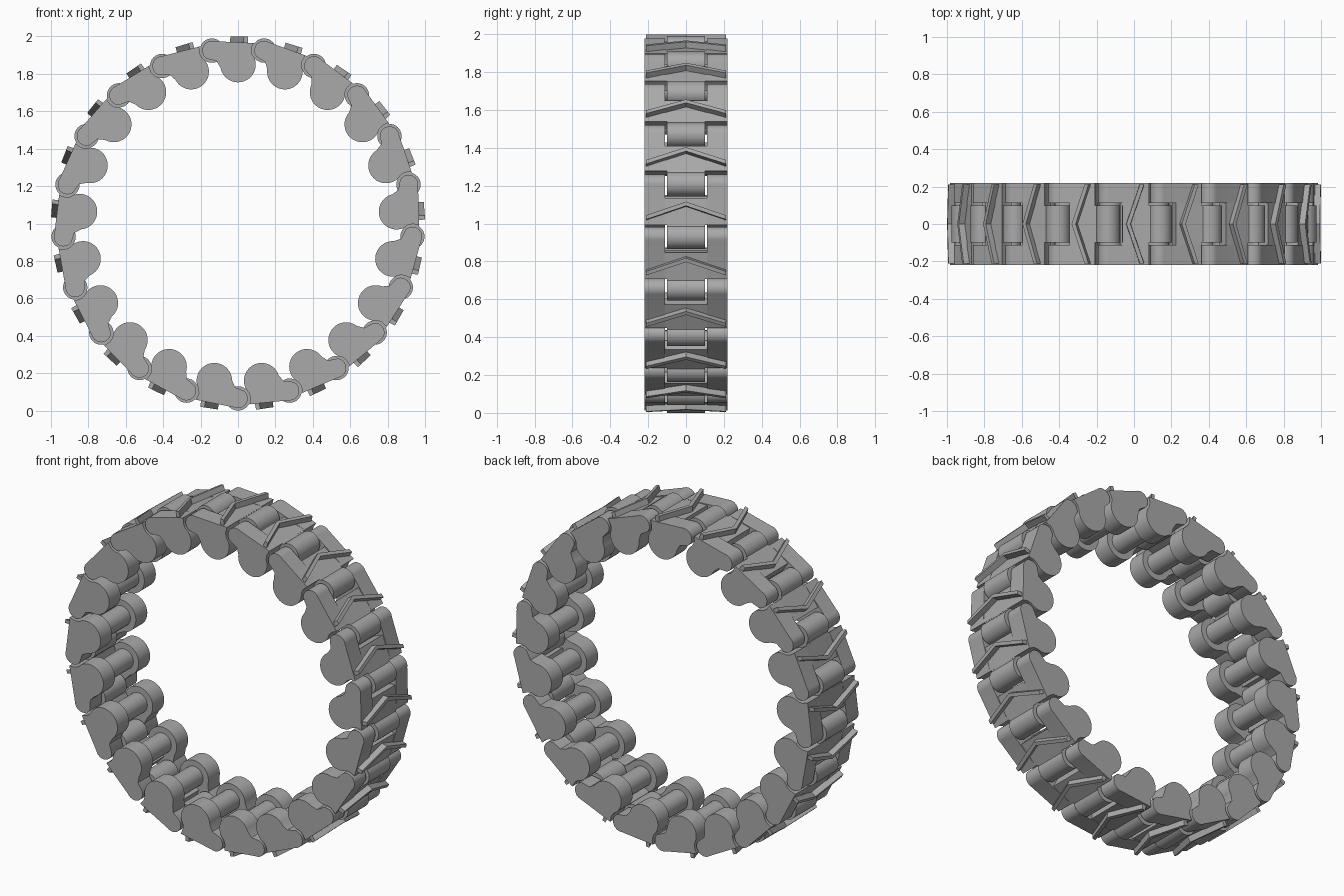
import bpy, bmesh, math
from math import sin, cos, radians, tau

cube = bpy.data.objects.get("Cube")
if cube:
    bpy.data.objects.remove(cube)

LINKS = 21
STEP = tau / LINKS
PIN_R = 0.935                      # radius of the ring of hinge pins
PIN_X = PIN_R * sin(STEP / 2)
PIN_H = PIN_R * cos(STEP / 2)
LOBE_H, LOBE_R = 0.85, 0.095
DECK = 0.965                       # outer face of a link
HALF = 0.22                        # half width of the track
SLOT = 0.112                       # half width of the hinge slot
KNUCKLE = 0.1                      # half width of the centre knuckle

steel = bpy.data.materials.new("grey steel")
steel.use_nodes = True
GREY = (0.4, 0.4, 0.4, 1)
steel.diffuse_color = GREY
steel.node_tree.nodes["Principled BSDF"].inputs["Base Color"].default_value = GREY


def arc(cx, ch, r, a0, a1, n):
    """Points on an arc in the side plane, angles in degrees."""
    angles = [radians(a0 + (a1 - a0) * i / n) for i in range(n + 1)]
    return [(cx + r * cos(a), ch + r * sin(a)) for a in angles]


def extrude(bm, profile, y0, y1):
    """Prism of a side profile between two widths."""
    face = bm.faces.new([bm.verts.new((x, y0, h)) for x, h in profile])
    out = bmesh.ops.extrude_face_region(bm, geom=[face])
    verts = [g for g in out["geom"] if isinstance(g, bmesh.types.BMVert)]
    bmesh.ops.translate(bm, verts=verts, vec=(0, y1 - y0, 0))


def finish(bm, name):
    bmesh.ops.recalc_face_normals(bm, faces=bm.faces)
    mesh = bpy.data.meshes.new(name)
    bm.to_mesh(mesh)
    bm.free()
    mesh.materials.append(steel)
    mesh.shade_smooth()
    mesh.set_sharp_from_angle(angle=radians(32))
    return mesh


def prism(name, profile, *spans):
    bm = bmesh.new()
    for y0, y1 in spans:
        extrude(bm, profile, y0, y1)
    return finish(bm, name)


# Side plates: outer knuckle, flat deck and rounded guide lobe in one outline
side = [(0.08, DECK)]
side += arc(-PIN_X, PIN_H, 0.052, 75, 235, 14)
side += [(-0.115, 0.868)]
side += arc(0, LOBE_H, LOBE_R, 190, 380, 24)
side += [(0.076, 0.905), (0.072, 0.93)]

# Deck between the side plates, then the centre knuckle with its web
deck = [(-0.062, DECK), (0.08, DECK), (0.072, 0.93), (0.076, 0.9), (-0.062, 0.9)]
knuckle = [(0.02, 0.9), (0.02, DECK - 0.002)]
knuckle += arc(PIN_X, PIN_H, 0.065, 142, -158, 28)


def make_grouser():
    """Raised chevron bar across the deck."""
    bm = bmesh.new()
    rows = [(-0.21, 0.042), (0, -0.03), (0.21, 0.042)]
    rings = []
    for y, x in rows:
        corners = [(-0.013, 0.95), (-0.011, 0.999), (0.011, 0.999), (0.013, 0.95)]
        rings.append([bm.verts.new((x + dx, y, h)) for dx, h in corners])
    for a, b in zip(rings, rings[1:]):
        for i in range(4):
            j = (i + 1) % 4
            bm.faces.new((a[i], a[j], b[j], b[i]))
    bm.faces.new(rings[0])
    bm.faces.new(rings[-1])
    return finish(bm, "grouser")


parts = {
    "side_plates": prism("side_plates", side, (-HALF, -SLOT), (SLOT, HALF)),
    "deck": prism("deck", deck, (-SLOT, SLOT)),
    "centre_knuckle": prism("centre_knuckle", knuckle, (-KNUCKLE, KNUCKLE)),
    "guide_rod": prism("guide_rod", arc(0, LOBE_H, 0.06, 0, 345, 23), (-SLOT, SLOT)),
    "grouser": make_grouser(),
}

# Repeat the link around the ring
for i in range(LINKS):
    for name, mesh in parts.items():
        ob = bpy.data.objects.new(f"{name}_{i + 1}", mesh)
        ob.location.z = 1
        ob.rotation_euler.y = i * STEP
        bpy.context.collection.objects.link(ob)
